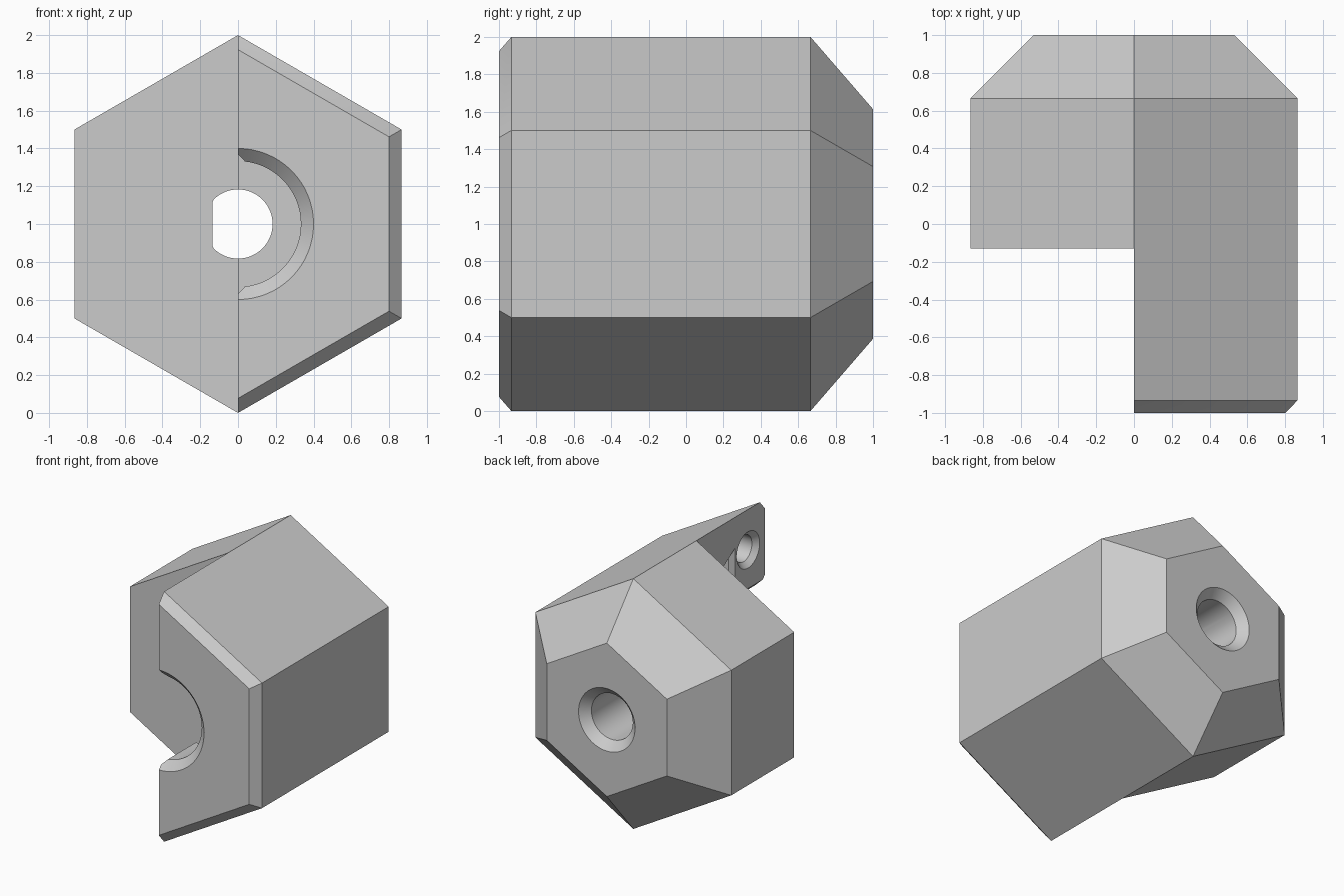
import bpy
import bmesh
from math import cos, sin, pi, radians
from mathutils import Vector

if "Cube" in bpy.data.objects:
    bpy.data.objects.remove(bpy.data.objects["Cube"], do_unlink=True)

MID = 1.0  # height of the main axis

grey = bpy.data.materials.new("plain_grey")
grey.use_nodes = True
colour = (0.6, 0.6, 0.6, 1)
grey.diffuse_color = colour
grey.node_tree.nodes["Principled BSDF"].inputs["Base Color"].default_value = colour


def ring(y, r, sides=64, flat=None):
    """Ring around the y axis, optionally clipped to a flat on the -x side."""
    pts = []
    for i in range(sides):
        a = pi / 2 + 2 * pi * i / sides
        x = r * cos(a)
        if flat is not None:
            x = max(x, flat)
        pts.append(Vector((x, y, MID + r * sin(a))))
    return pts


def side_ring(x, r, y, z, sides=48):
    """Ring around an axis parallel to x."""
    return [Vector((x, y + r * cos(2 * pi * i / sides), z + r * sin(2 * pi * i / sides)))
            for i in range(sides)]


def loft(name, rings):
    """Closed solid through a list of equally sized rings."""
    bm = bmesh.new()
    loops = [[bm.verts.new(p) for p in pts] for pts in rings]
    n = len(loops[0])
    for a, b in zip(loops, loops[1:]):
        for i in range(n):
            j = (i + 1) % n
            bm.faces.new((a[i], a[j], b[j], b[i]))
    bm.faces.new(loops[0])
    bm.faces.new(loops[-1])
    bmesh.ops.remove_doubles(bm, verts=bm.verts, dist=1e-5)
    bmesh.ops.recalc_face_normals(bm, faces=bm.faces)
    mesh = bpy.data.meshes.new(name)
    bm.to_mesh(mesh)
    bm.free()
    mesh.materials.append(grey)
    obj = bpy.data.objects.new(name, mesh)
    bpy.context.collection.objects.link(obj)
    return obj


def cut(target, cutter):
    """Subtract the cutter, then discard it."""
    cutter.hide_render = True
    mod = target.modifiers.new("cut", "BOOLEAN")
    mod.operation = "DIFFERENCE"
    mod.solver = "EXACT"
    mod.object = cutter
    bpy.context.view_layer.objects.active = target
    bpy.ops.object.modifier_apply(modifier=mod.name)
    bpy.data.objects.remove(cutter, do_unlink=True)


# Hexagonal body with a small front chamfer and a deep rear chamfer
body = loft("hex_body", [ring(y, r, 6) for y, r in
                         ((-1, 0.923), (-0.933, 1), (0.665, 1), (1, 0.613))])

# Missing front half on the -x side
corners = [(-2, -0.1), (0, -0.1), (0, 2.1), (-2, 2.1)]
cut(body, loft("half_cutter", [[Vector((x, y, z)) for x, z in corners]
                               for y in (-2, -0.13)]))

# Front bore opening into a tapered pocket
cut(body, loft("pocket_cutter", [ring(y, r) for y, r in (
    (-1.067, 0.467), (-0.933, 0.333), (-0.585, 0.333),
    (-0.585, 0.69), (-0.165, 0.423))]))


# Chamfer where the bore and pocket meet the split face
def section(x, grow):
    half = [(-1.1, 0.333 + grow), (-0.585 - grow, 0.333 + grow),
            (-0.585 - grow, 0.69 + 1.83 * grow), (-0.165, 0.423 + 1.2 * grow)]
    outline = half + [(y, -r) for y, r in reversed(half)]
    return [Vector((x, y, MID + r)) for y, r in outline]


cut(body, loft("edge_cutter", [section(0.035, 0), section(-0.035, 0.07)]))

# Shaft hole: flatted at the front, round behind, countersunk at the rear
cut(body, loft("shaft_cutter", [
    ring(-0.3, 0.183, flat=-0.135), ring(0.57, 0.183, flat=-0.135),
    ring(0.57, 0.183), ring(0.933, 0.183), ring(1.067, 0.317)]))

# Blind pin holes in the split face, above and below the axis
for side in (1, -1):
    z = MID + 0.676 * side
    cut(body, loft("pin_cutter", [side_ring(x, r, -0.785, z) for x, r in (
        (-0.04, 0.185), (0.04, 0.105), (0.3, 0.105))]))

# Crisp planes, smooth round holes
bpy.ops.object.select_all(action="DESELECT")
body.select_set(True)
bpy.context.view_layer.objects.active = body
bpy.ops.object.shade_smooth_by_angle(angle=radians(25))
